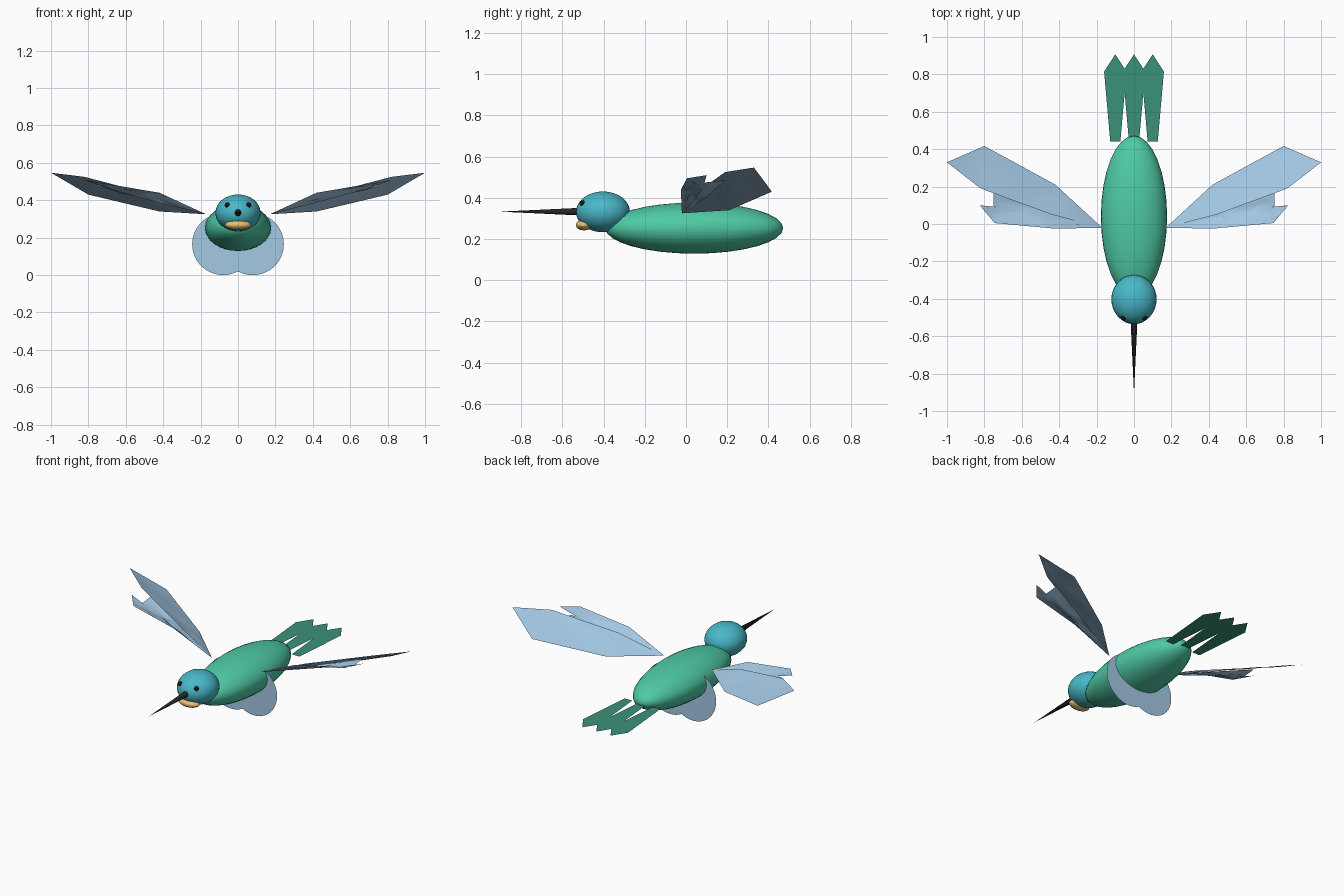
import bpy, bmesh, math, random
from mathutils import Vector

if "Cube" in bpy.data.objects:
    bpy.data.objects.remove(bpy.data.objects["Cube"])

random.seed(4)


def material(name, r, g, b):
    m = bpy.data.materials.new(name)
    m.diffuse_color = [(c / 255 / 12.92) if c < 11 else ((c / 255 + 0.055) / 1.055) ** 2.4
                       for c in (r, g, b)] + [1]
    m.use_nodes = True
    m.node_tree.nodes["Principled BSDF"].inputs["Base Color"].default_value = m.diffuse_color
    return m


GREEN = material("body green", 78, 202, 165)
TEAL = material("head teal", 72, 184, 200)
DARK_GREEN = material("tail green", 58, 146, 121)
PALE_BLUE = material("wing blue", 164, 200, 228)
BLACK = material("beak black", 42, 36, 40)
EYE = material("eye black", 22, 22, 24)
TAN = material("chin tan", 236, 196, 115)


def ellipsoid(name, centre, radii, mat, seg=32, rings=16):
    bpy.ops.mesh.primitive_uv_sphere_add(segments=seg, ring_count=rings, location=centre)
    ob = bpy.context.object
    ob.name = name
    ob.scale = radii
    ob.data.materials.append(mat)
    bpy.ops.object.shade_smooth()
    return ob


def sheet(name, outlines, mat, up, bumps=0.0):
    """Flat or twisted sheet made from point outlines, optionally rippled inside."""
    bm = bmesh.new()
    for pts in outlines:
        bm.faces.new([bm.verts.new(p) for p in pts])
    bmesh.ops.triangulate(bm, faces=bm.faces[:])
    if bumps:
        bmesh.ops.subdivide_edges(bm, edges=bm.edges[:], cuts=3, use_grid_fill=True)
        for v in bm.verts:
            if not v.is_boundary:
                v.co.z += random.uniform(-bumps, bumps)
    for f in bm.faces:
        f.normal_update()
        if f.normal.dot(Vector(up)) < 0:
            f.normal_flip()
        f.smooth = bumps > 0
    me = bpy.data.meshes.new(name)
    bm.to_mesh(me)
    bm.free()
    me.materials.append(mat)
    ob = bpy.data.objects.new(name, me)
    bpy.context.collection.objects.link(ob)
    return ob


# Body, head and chin
ellipsoid("body", (0, 0.04, 0.253), (0.177, 0.432, 0.124), GREEN)
ellipsoid("head", (0, -0.403, 0.332), (0.121, 0.131, 0.099), TEAL)
ellipsoid("chin", (0, -0.495, 0.268), (0.07, 0.04, 0.026), TAN, 24, 12)

# Beak
bpy.ops.mesh.primitive_cone_add(vertices=16, radius1=0.02, radius2=0.0, depth=0.425,
                                location=(0, -0.6925, 0.333), rotation=(math.pi / 2, 0, 0))
beak = bpy.context.object
beak.name = "beak"
beak.data.materials.append(BLACK)
bpy.ops.object.shade_smooth_by_angle(angle=math.radians(40))

# Tail feathers
for i, x in enumerate((-0.1, 0, 0.1)):
    half = [(0.027, 0.44), (0.06, 0.815)]
    pts = [(x + w, y, 0.238) for w, y in half] + [(x, 0.907, 0.238)]
    pts += [(x - w, y, 0.238) for w, y in reversed(half)]
    sheet(f"tail_feather_{i + 1}", [pts], DARK_GREEN, (0, 0, 1))

# Round belly fans, upright discs around the body
for side, label in ((-1, "left"), (1, "right")):
    ring = [(side * 0.08 + 0.165 * math.cos(t * math.tau / 48), 0.045 + side * 0.0005,
             0.165 + 0.165 * math.sin(t * math.tau / 48)) for t in range(48)]
    sheet(f"belly_fan_{label}", [ring], PALE_BLUE, (0, -1, 0))

# Wings: three overlapping feathers each
root = (0.17, -0.02, 0.325)
upper = [root, (0.42, 0.21, 0.34), (0.80, 0.417, 0.43), (1.0, 0.33, 0.547),
         (0.82, 0.19, 0.525), (0.44, 0.05, 0.425)]
middle = [root, (0.44, 0.09, 0.395), (0.75, 0.19, 0.485), (0.75, 0.095, 0.475),
          (0.43, 0.01, 0.41)]
lower = [root, (0.43, 0.045, 0.39), (0.67, 0.085, 0.455), (0.825, 0.10, 0.51),
         (0.745, 0.005, 0.495), (0.42, -0.025, 0.44)]
for side, label in ((-1, "left"), (1, "right")):
    for part, pts in (("upper", upper), ("middle", middle), ("lower", lower)):
        sheet(f"wing_{label}_{part}", [[(side * x, y, z) for x, y, z in pts]],
              PALE_BLUE, (0, 0, 1), 0.007)

# Eyes
for side, label in ((-1, "left"), (1, "right")):
    ellipsoid(f"eye_{label}", (side * 0.057, -0.502, 0.374), (0.014, 0.014, 0.014), EYE, 16, 8)
